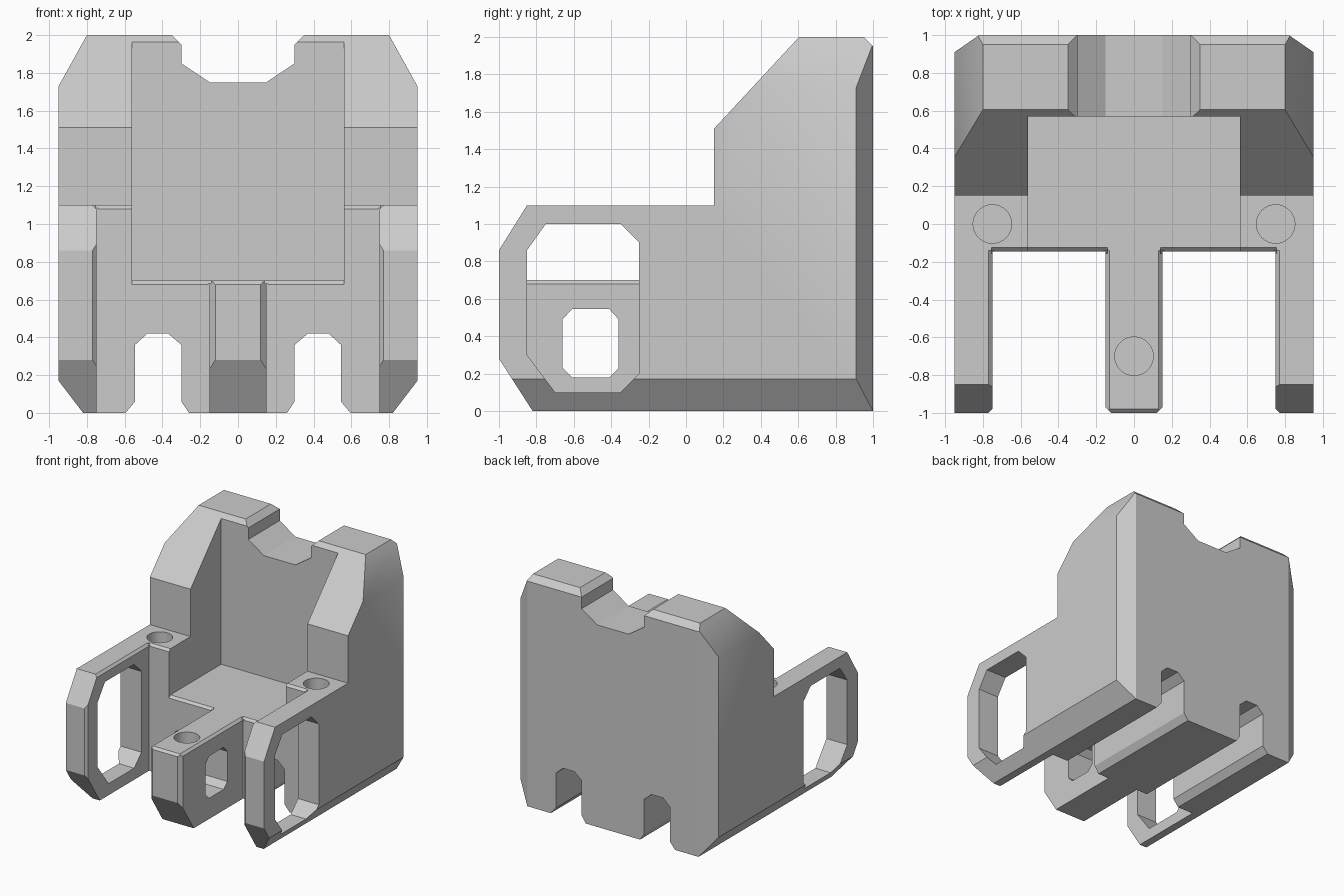
import bpy, bmesh, math

if "Cube" in bpy.data.objects:
    bpy.data.objects.remove(bpy.data.objects["Cube"])


def prism(name, outline, axis, lo, hi):
    """Extrude a 2D outline along axis 0 (y,z), 1 (x,z) or 2 (x,y)."""
    bm = bmesh.new()

    def ring(t):
        out = []
        for p in outline:
            c = list(p)
            c.insert(axis, t)
            out.append(bm.verts.new(c))
        return out

    a, b = ring(lo), ring(hi)
    n = len(a)
    bm.faces.new(a)
    bm.faces.new(b[::-1])
    for i in range(n):
        j = (i + 1) % n
        bm.faces.new((a[j], a[i], b[i], b[j]))
    bmesh.ops.recalc_face_normals(bm, faces=bm.faces)
    mesh = bpy.data.meshes.new(name)
    bm.to_mesh(mesh)
    bm.free()
    obj = bpy.data.objects.new(name, mesh)
    bpy.context.collection.objects.link(obj)
    return obj


def combine(obj, tool, operation='DIFFERENCE'):
    tool.hide_render = True
    mod = obj.modifiers.new("shape", 'BOOLEAN')
    mod.operation, mod.solver, mod.object = operation, 'EXACT', tool
    bpy.context.view_layer.objects.active = obj
    bpy.ops.object.modifier_apply(modifier=mod.name)
    bpy.data.objects.remove(tool)


def cut(outline, axis, lo, hi):
    combine(body, prism("cutter", outline, axis, lo, hi))


def mirrored(half):
    return half + [(-x, v) for x, v in reversed(half)]


def flip(outline, s):
    return [(x * s, v) for x, v in outline]


def rect(u0, v0, u1, v1):
    return [(u0, v0), (u1, v0), (u1, v1), (u0, v1)]


# Outer hull: side silhouette trimmed by front and plan silhouettes
side = [(-.82, 0), (1, 0), (1, 1.95), (.95, 2), (.605, 2), (.15, 1.51),
        (.15, 1.1), (-.85, 1.1), (-1, .86), (-1, .28)]
body = prism("bracket_body", side, 0, -1.2, 1.2)
front = mirrored([(.69, -.17), (.95, .17), (.95, 1.73), (.65, 2.27)])
combine(body, prism("front_trim", front, 1, -1.3, 1.3), 'INTERSECT')
plan = mirrored([(1.21, -1.2), (1.21, .73), (.56, 1.18)])
combine(body, prism("plan_trim", plan, 2, -.5, 2.5), 'INTERSECT')

# Seat cavity and notch in the top of the back wall
cut(rect(-.56, .70, .56, 2.3), 1, -1.2, .57)
cut(mirrored([(.15, 1.75), (.30, 1.85), (.30, 1.95), (.40, 2.05)]), 1, .4, 1.2)

gap = [(.15, -.145), (.75, -.145), (.75, -.98), (.80, -1.03), (.80, -1.1),
       (.09, -1.1), (.09, -1.03), (.15, -.97)]
channel = [(.22, -.06), (.30, .06), (.30, .36), (.37, .42), (.48, .42),
           (.545, .36), (.545, .06), (.645, -.06)]
arm_hole = [(-.25, .20), (-.25, .90), (-.35, 1), (-.75, 1), (-.85, .86),
            (-.85, .30), (-.70, .10), (-.35, .10)]
for s in (-1, 1):
    # Gap between tongue and arm, and channel under the body
    cut(flip(gap, s), 2, -.1, 1.3)
    cut(flip(channel, s), 1, -.5, 1.2)
    # Large window in the arm
    lo, hi = sorted((s * .65, s * 1.1))
    cut(arm_hole, 0, lo, hi)
    # Small chamfers: arm top, tongue top, shelf front, floor front
    cut(flip([(.74, 1.07), (.78, 1.11), (.74, 1.13)], s), 1, -1.1, -.14)
    cut(flip([(.16, .67), (.12, .71), (.16, .73)], s), 1, -1.1, -.14)
    lo, hi = sorted((s * .54, s * .755))
    cut([(-.155, 1.07), (-.115, 1.11), (-.155, 1.13)], 0, lo, hi)
    lo, hi = sorted((s * .14, s * .56))
    cut([(-.155, .67), (-.115, .71), (-.155, .73)], 0, lo, hi)

# Tongue window and front top chamfer
cut([(-.66, .23), (-.61, .18), (-.41, .18), (-.36, .23), (-.36, .49),
     (-.41, .545), (-.61, .545), (-.66, .49)], 0, -.3, .3)
cut([(-1.01, .67), (-.97, .71), (-1.01, .73)], 0, -.2, .2)

# Shallow round sockets on the arms and tongue
for x, y, z in ((-.75, 0, 1.1), (.75, 0, 1.1), (0, -.7, .7)):
    circle = [(x + .102 * math.cos(i * math.tau / 32),
               y + .102 * math.sin(i * math.tau / 32)) for i in range(32)]
    cut(circle, 2, z - .12, z + .1)

bpy.ops.object.select_all(action='DESELECT')
body.select_set(True)
bpy.context.view_layer.objects.active = body
bpy.ops.object.shade_smooth_by_angle(angle=math.radians(30))
